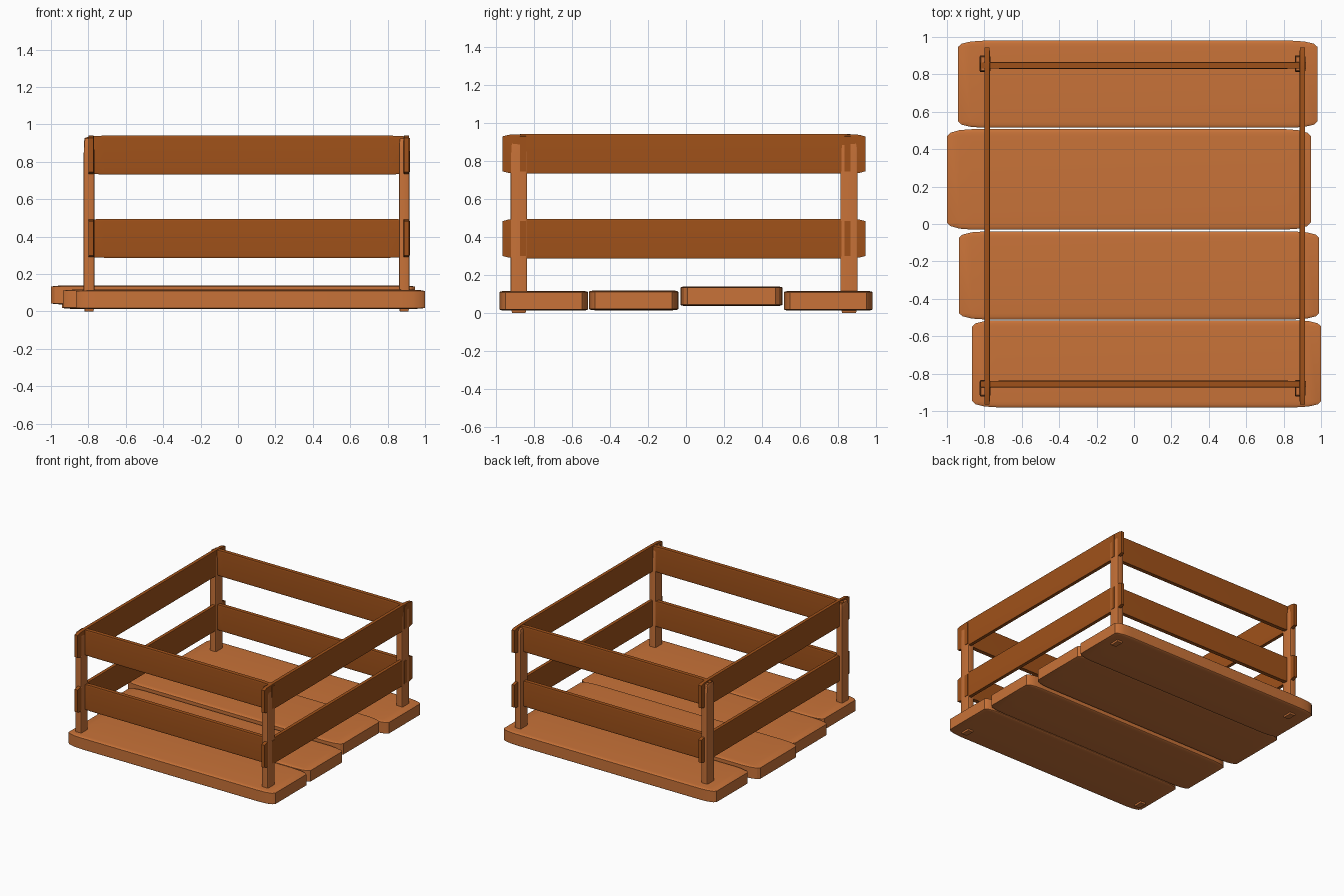
import bpy, bmesh
from mathutils import Vector

if "Cube" in bpy.data.objects:
    bpy.data.objects.remove(bpy.data.objects["Cube"])


def material(name, rgb):
    m = bpy.data.materials.new(name)
    m.diffuse_color = (*rgb, 1)
    m.use_nodes = True
    m.node_tree.nodes["Principled BSDF"].inputs["Base Color"].default_value = m.diffuse_color
    return m


LIGHT = material("light_wood", (0.58, 0.17, 0.04))
DARK = material("dark_wood", (0.35, 0.083, 0.01))


# Rounded unit cube stretched to its bounds, so the rounding stretches with it
def board(name, x, y, z, mat, bevel=0.07, segments=3):
    lo, hi = Vector((x[0], y[0], z[0])), Vector((x[1], y[1], z[1]))
    bm = bmesh.new()
    bmesh.ops.create_cube(bm, size=1)
    bmesh.ops.bevel(bm, geom=bm.edges[:], offset=bevel, segments=segments,
                    profile=0.5, affect='EDGES')
    bmesh.ops.scale(bm, vec=hi - lo, verts=bm.verts)
    me = bpy.data.meshes.new(name)
    bm.to_mesh(me)
    bm.free()
    me.materials.append(mat)
    ob = bpy.data.objects.new(name, me)
    ob.location = (lo + hi) / 2
    bpy.context.collection.objects.link(ob)
    bpy.ops.object.select_all(action='DESELECT')
    ob.select_set(True)
    bpy.context.view_layer.objects.active = ob
    bpy.ops.object.shade_smooth_by_angle()
    return ob


# Floor planks, unevenly laid
planks = [
    ((-0.865, 1.0), (-0.98, -0.515), 0.012),
    ((-0.935, 0.99), (-0.51, -0.04), 0.014),
    ((-1.0, 0.945), (-0.03, 0.507), 0.036),
    ((-0.94, 0.98), (0.515, 0.98), 0.012),
]
for i, (x, y, z) in enumerate(planks):
    board(f"floor_plank_{i + 1}", x, y, (z, z + 0.104), LIGHT)

# Corner posts, running through the floor
for xn, x in (("left", (-0.825, -0.768)), ("right", (0.86, 0.916))):
    for yn, y in (("front", (-0.922, -0.835)), ("back", (0.812, 0.902))):
        board(f"{yn}_{xn}_post", x, y, (0, 0.925), LIGHT, 0.1)

# Two levels of rails on all four sides
for level, z in (("lower", (0.287, 0.495)), ("upper", (0.732, 0.94))):
    for side, x in (("left", (-0.8, -0.77)), ("right", (0.885, 0.915))):
        board(f"{side}_{level}_rail", x, (-0.965, 0.943), z, DARK, 0.06, 2)
    for side, y in (("front", (-0.875, -0.838)), ("back", (0.83, 0.866))):
        board(f"{side}_{level}_rail", (-0.82, 0.919), y, z, DARK, 0.06, 2)
